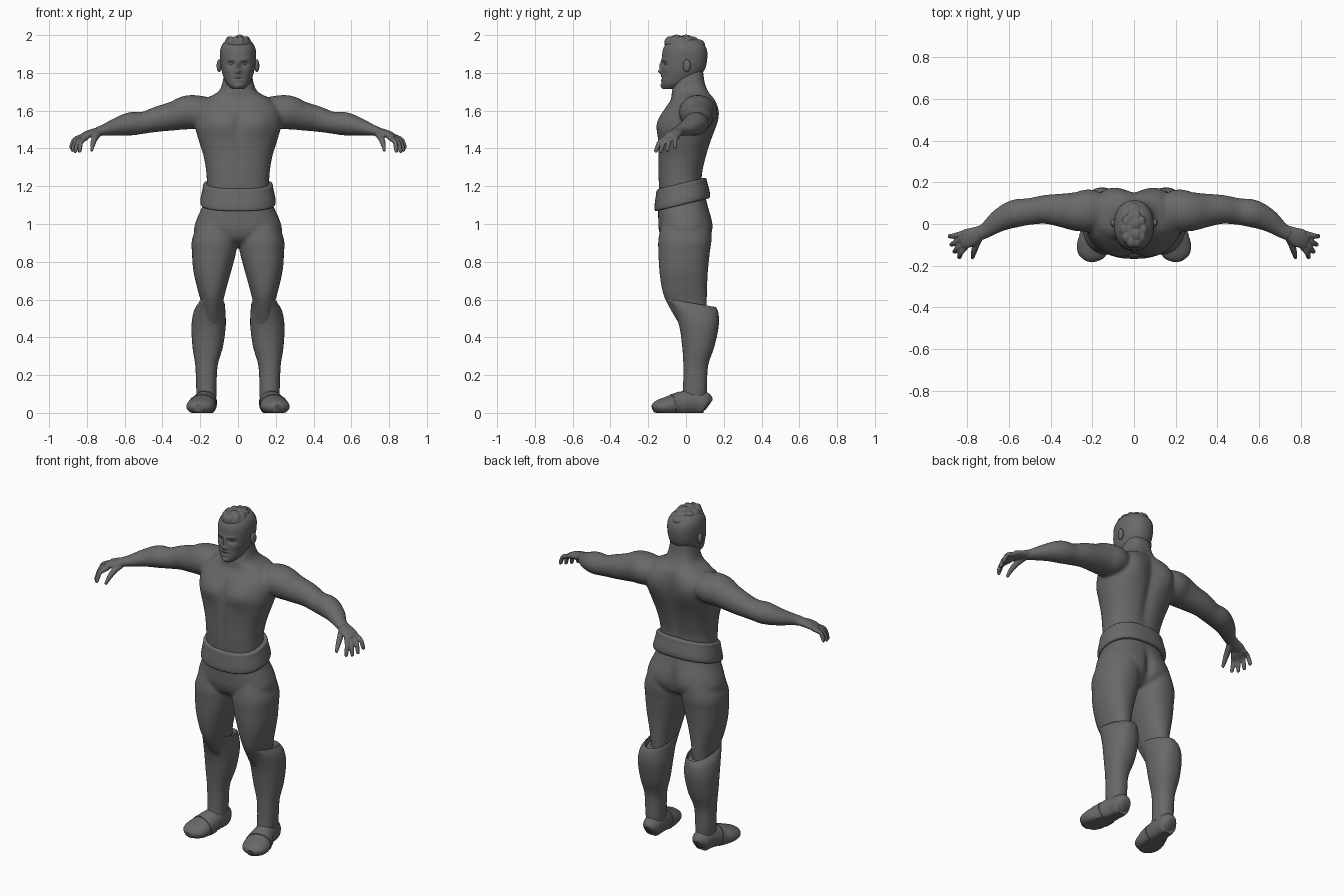
import bpy
import bmesh
from math import cos, sin, pi, exp, radians, copysign
from mathutils import Vector, Matrix

default_cube = bpy.data.objects.get("Cube")
if default_cube:
    bpy.data.objects.remove(default_cube, do_unlink=True)

GREY = (0.14, 0.14, 0.14, 1)
grey = bpy.data.materials.new("dark_grey")
grey.use_nodes = True
grey.diffuse_color = GREY
shader = next(n for n in grey.node_tree.nodes if n.type == 'BSDF_PRINCIPLED')
shader.inputs["Base Color"].default_value = GREY


def spline(rows, steps):
    """Catmull-Rom interpolation of every value in the rows."""
    padded = [rows[0], *rows, rows[-1]]
    result = []
    for i in range(len(rows) - 1):
        for k in range(steps):
            t = k / steps
            result.append([
                (2 * b + (c - a) * t + (2 * a - 5 * b + 4 * c - d) * t * t
                 + (3 * b - a - 3 * c + d) * t ** 3) / 2
                for a, b, c, d in zip(*padded[i:i + 4])])
    return result + [list(rows[-1])]


def skin_rings(bm, rings):
    """Bridge rings of points and cap both ends."""
    loops = [[bm.verts.new(p) for p in ring] for ring in rings]
    count = len(loops[0])
    for low, high in zip(loops, loops[1:]):
        for i in range(count):
            j = (i + 1) % count
            bm.faces.new((low[i], low[j], high[j], high[i]))
    bm.faces.new(loops[0])
    bm.faces.new(loops[-1])


def oval(count, power):
    for i in range(count):
        c, s = cos(2 * pi * i / count), sin(2 * pi * i / count)
        yield (copysign(abs(c) ** (2 / power), c),
               copysign(abs(s) ** (2 / power), s))


def stack(bm, rows, count=48, power=2.2, steps=5):
    """Upright form; rows are height, x limits, y limits."""
    rings = []
    for z, x0, x1, y0, y1 in spline(rows, steps):
        rings.append([((x0 + x1) / 2 + u * (x1 - x0) / 2,
                       (y0 + y1) / 2 + v * (y1 - y0) / 2, z)
                      for u, v in oval(count, power)])
    skin_rings(bm, rings)


def even(rows):
    """Rows with one half width become left-right even rows."""
    return [(z, -half, half, front, back) for z, half, front, back in rows]


def tube(bm, rows, count=24, steps=5):
    """Limb along a path; rows are position, half width, half height."""
    path = spline(rows, steps)
    rings = []
    for i, (x, y, z, wide, high) in enumerate(path):
        before, after = path[max(i - 1, 0)], path[min(i + 1, len(path) - 1)]
        along = (Vector(after[:3]) - Vector(before[:3])).normalized()
        side = along.cross(Vector((0, 0, 1))).normalized()
        up = side.cross(along)
        rings.append([Vector((x, y, z)) + side * u * wide + up * v * high
                      for u, v in oval(count, 2)])
    skin_rings(bm, rings)


def ball(bm, centre, radii):
    bmesh.ops.create_uvsphere(
        bm, u_segments=24, v_segments=16, radius=1,
        matrix=Matrix.LocRotScale(Vector(centre), None, Vector(radii)))


def sculpt(bm, centre, radii, push):
    """Soft push along y around a point, on both sides."""
    for vert in bm.verts:
        near = (abs(vert.co.x), vert.co.y, vert.co.z)
        far = sum(((p - c) / r) ** 2 for p, c, r in zip(near, centre, radii))
        vert.co.y += push * exp(-far)


def mirror(bm):
    parts = bm.verts[:] + bm.edges[:] + bm.faces[:]
    copy = bmesh.ops.duplicate(bm, geom=parts)["geom"]
    for item in copy:
        if isinstance(item, bmesh.types.BMVert):
            item.co.x = -item.co.x


def finish(name, bm, voxel=None, relax=0):
    bmesh.ops.recalc_face_normals(bm, faces=bm.faces[:])
    mesh = bpy.data.meshes.new(name)
    bm.to_mesh(mesh)
    bm.free()
    mesh.materials.append(grey)
    mesh.shade_smooth()
    obj = bpy.data.objects.new(name, mesh)
    bpy.context.collection.objects.link(obj)
    if voxel:
        fuse = obj.modifiers.new("fuse", 'REMESH')
        fuse.mode = 'VOXEL'
        fuse.voxel_size = voxel
        fuse.use_smooth_shade = True
        soft = obj.modifiers.new("soften", 'SMOOTH')
        soft.factor = 0.5
        soft.iterations = relax
    else:
        mesh.set_sharp_from_angle(angle=radians(50))
    return obj


# Torso with neck, muscles pushed in and out
bm = bmesh.new()
stack(bm, even([
    (1.12, .165, -.14, .09), (1.25, .166, -.146, .086), (1.35, .18, -.146, .107),
    (1.45, .21, -.148, .135), (1.52, .228, -.143, .15), (1.6, .225, -.115, .155),
    (1.66, .175, -.08, .145), (1.7, .105, -.075, .12), (1.75, .082, -.065, .1),
    (1.82, .07, -.05, .09)]), count=72, power=2.4)
sculpt(bm, (.1, -.14, 1.54), (.085, .08, .065), -.022)    # chest
sculpt(bm, (0, -.15, 1.52), (.018, .06, .08), .012)       # breastbone
sculpt(bm, (0, -.14, 1.33), (.015, .05, .1), .006)        # belly line
sculpt(bm, (.12, .15, 1.58), (.08, .08, .1), .03)         # shoulder blades
sculpt(bm, (0, .12, 1.45), (.03, .09, .2), -.018)         # spine

# Arms
arm = bmesh.new()
tube(arm, [
    (.1, .06, 1.6, .06, .06), (.2, .065, 1.595, .1, .085), (.27, .06, 1.59, .095, .09),
    (.34, .065, 1.572, .082, .077), (.42, .07, 1.556, .07, .068),
    (.5, .06, 1.536, .064, .058), (.57, .05, 1.53, .067, .062),
    (.64, .02, 1.515, .056, .048), (.71, -.03, 1.497, .038, .03),
    (.75, -.05, 1.487, .036, .025)], count=32)
mirror(arm)
arm_mesh = bpy.data.meshes.new("arms_source")
arm.to_mesh(arm_mesh)
arm.free()
bm.from_mesh(arm_mesh)
bpy.data.meshes.remove(arm_mesh)
finish("torso_and_arms", bm, .008, 10)

# Hands: palm, four curled fingers, thumb
bm = bmesh.new()
tube(bm, [(.7, -.025, 1.5, .03, .024), (.75, -.048, 1.487, .037, .022),
          (.79, -.066, 1.476, .046, .02), (.83, -.08, 1.46, .04, .014)])
little, index = Vector((.825, -.046, 1.464)), Vector((.802, -.104, 1.458))
little_tip, index_tip = Vector((.89, -.06, 1.4)), Vector((.842, -.165, 1.382))
for i in range(4):
    base, tip = little.lerp(index, i / 3), little_tip.lerp(index_tip, i / 3)
    reach = .008 if i in (1, 2) else 0
    tip += Vector((reach, -reach, -reach))
    knuckle = base.lerp(tip, .5) + Vector((.008, -.004, .015))
    root = base.lerp(tip, -.3)
    tube(bm, [(*root, .012, .012), (*base, .0135, .0135), (*knuckle, .0125, .0125),
              (*base.lerp(tip, .9), .011, .011), (*tip, .006, .006)], count=12)
tube(bm, [(.735, -.05, 1.482, .018, .016), (.757, -.1, 1.455, .017, .017),
          (.768, -.135, 1.425, .014, .014), (.775, -.165, 1.388, .008, .008)], count=12)
mirror(bm)
finish("hands", bm, .005, 2)

# Head with sculpted face
bm = bmesh.new()
stack(bm, even([
    (1.715, .03, -.118, -.05), (1.74, .058, -.128, .02), (1.78, .077, -.128, .07),
    (1.82, .088, -.127, .1), (1.87, .094, -.127, .112), (1.92, .094, -.123, .111),
    (1.955, .08, -.105, .093), (1.978, .05, -.07, .06), (1.985, .015, -.03, .02)]),
    count=112, steps=8)
for centre, radii, push in (
        ((.035, -.12, 1.848), (.02, .04, .011), .014),    # eye sockets
        ((.035, -.12, 1.871), (.028, .04, .008), -.006),  # brows
        ((.058, -.1, 1.815), (.018, .04, .016), -.005),   # cheekbones
        ((0, -.13, 1.838), (.011, .06, .025), -.014),     # nose bridge
        ((0, -.14, 1.806), (.016, .06, .013), -.018),     # nose tip
        ((0, -.13, 1.782), (.024, .04, .005), -.005),     # upper lip
        ((0, -.13, 1.771), (.026, .04, .003), .005),      # mouth line
        ((0, -.13, 1.761), (.02, .04, .006), -.005),      # lower lip
        ((0, -.125, 1.728), (.024, .05, .014), -.01)):    # chin beard
    sculpt(bm, centre, radii, push)
finish("head", bm)

# Eyes and ears
bm = bmesh.new()
ball(bm, (.034, -.1, 1.848), (.014, .013, .011))
mirror(bm)
finish("eyes", bm)
bm = bmesh.new()
ball(bm, (.1, .004, 1.838), (.013, .02, .034))
sculpt(bm, (.112, -.005, 1.84), (.008, .03, .018), .008)
mirror(bm)
finish("ears", bm)

# Hair: swept cap with a ring of locks and a back tuft
bm = bmesh.new()
ball(bm, (0, -.025, 1.955), (.074, .09, .038))
for i in range(10):
    a = 2 * pi * i / 10
    ball(bm, (.045 * cos(a), -.025 + .062 * sin(a), 1.968), (.022, .03, .026))
for y in (-.05, 0):
    ball(bm, (.01, y, 1.975), (.028, .034, .028))
ball(bm, (0, .065, 1.95), (.04, .036, .028))
finish("hair", bm, .005, 2)

# Trousers: legs, then hips
bm = bmesh.new()
stack(bm, [
    (1.02, .03, .205, -.125, .115), (.92, .003, .243, -.146, .132),
    (.85, .01, .244, -.146, .126), (.75, .036, .236, -.141, .116),
    (.65, .064, .213, -.126, .111), (.58, .079, .196, -.1, .11),
    (.46, .085, .19, -.03, .1)])
mirror(bm)
stack(bm, even([
    (1.16, .165, -.14, .1), (1.09, .19, -.147, .118), (1.03, .217, -.147, .132),
    (.97, .233, -.144, .135), (.92, .21, -.125, .115), (.885, .1, -.08, .07)]), power=2.4)
sculpt(bm, (.1, .13, .99), (.07, .08, .07), .01)
sculpt(bm, (0, .13, .98), (.022, .09, .09), -.022)
finish("trousers", bm, .008, 8)

# Belt, higher at the back
bm = bmesh.new()
stack(bm, even([
    (1.105, .165, -.14, .1), (1.1, .194, -.162, .122), (1.125, .199, -.167, .127),
    (1.185, .187, -.159, .113), (1.21, .181, -.153, .106), (1.215, .15, -.13, .08)]),
    count=64, power=2.4, steps=4)
for vert in bm.verts:
    vert.co.z += .24 * (vert.co.y + .03)
finish("belt", bm)

# Boot shafts, rising to a lip at the knee
bm = bmesh.new()
stack(bm, [
    (.085, .115, .217, -.025, .108), (.13, .114, .221, -.016, .111),
    (.25, .108, .226, -.014, .117), (.35, .08, .241, -.02, .15),
    (.46, .065, .246, -.036, .173), (.54, .067, .234, -.068, .172),
    (.575, .07, .212, -.1, .162), (.58, .075, .206, -.094, .156),
    (.55, .08, .2, -.08, .15)])
for vert in bm.verts:
    lift = min(max((vert.co.z - .48) / .1, 0), 1)
    vert.co.z -= lift * .17 * (vert.co.y - .03)
mirror(bm)
finish("boot_shafts", bm)

# Shoes with flat soles, and a raised strap over each instep
SHOE = [
    (.165, .12, .04, .025, .03), (.165, .1, .05, .05, .06), (.17, .03, .058, .058, .068),
    (.182, -.04, .045, .066, .06), (.196, -.1, .036, .077, .05),
    (.206, -.15, .03, .064, .036), (.21, -.175, .022, .028, .02)]
for name, rows in (("shoes", SHOE), ("shoe_straps", [
        (x, y, z, wide + .004, high + .004)
        for x, y, z, wide, high in spline(SHOE, 4)[11:15]])):
    bm = bmesh.new()
    tube(bm, rows, count=40)
    for vert in bm.verts:
        vert.co.z = max(vert.co.z, 0)
    mirror(bm)
    finish(name, bm)
